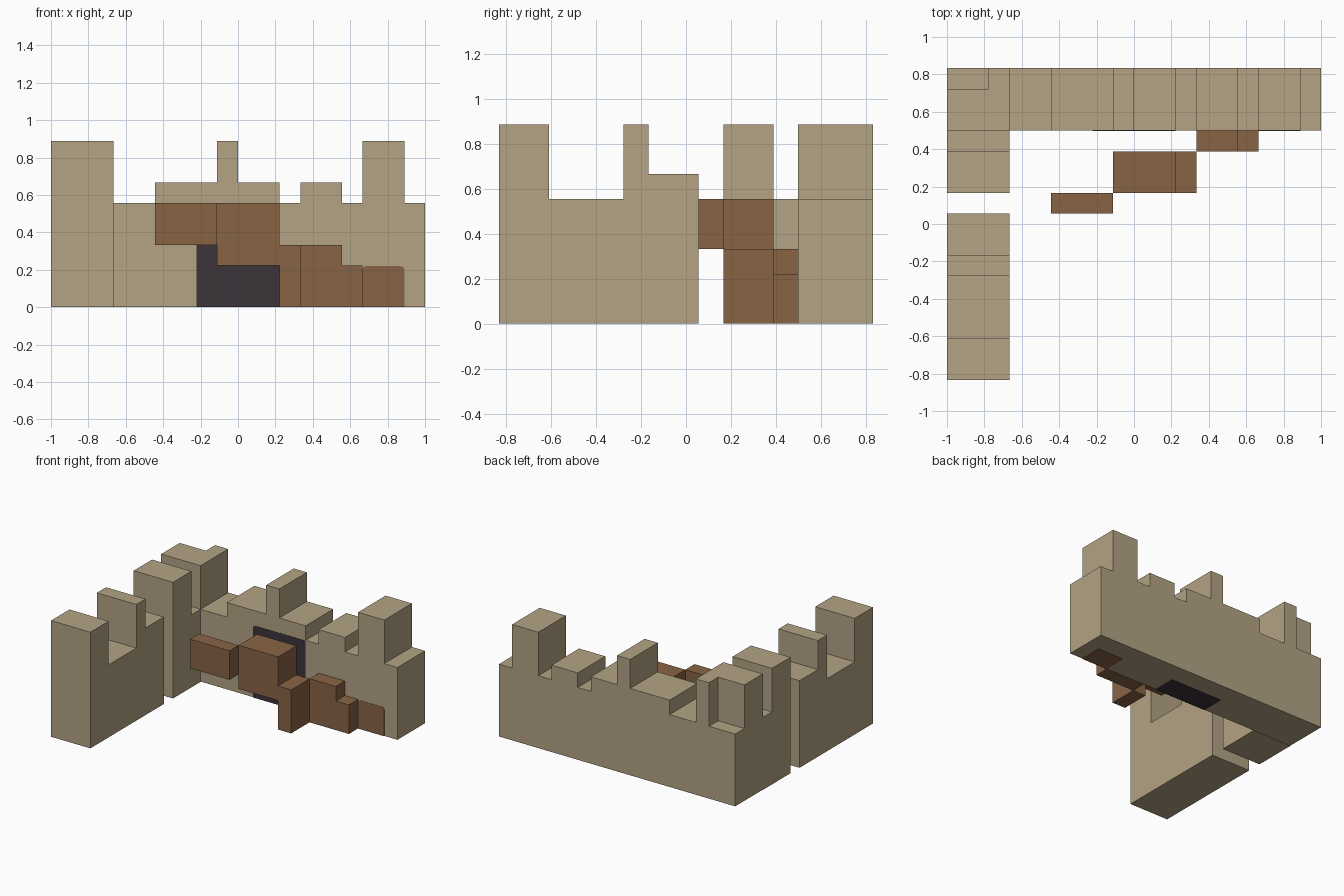
import bpy
import bmesh
from mathutils import Vector

U = 1 / 9      # grid module
LIFT = 0.018   # modules: lets the gate and door show on the wall's face and underside

cube = bpy.data.objects.get("Cube")
if cube:
    bpy.data.objects.remove(cube, do_unlink=True)


def material(name, rgb):
    m = bpy.data.materials.new(name)
    m.use_nodes = True
    m.diffuse_color = (*rgb, 1)
    bsdf = m.node_tree.nodes["Principled BSDF"]
    bsdf.inputs["Base Color"].default_value = (*rgb, 1)
    bsdf.inputs["Roughness"].default_value = 0.9
    return m


stone = material("sandstone", (0.451, 0.366, 0.231))
wood = material("brown wood", (0.246, 0.127, 0.060))
dark = material("dark iron", (0.045, 0.034, 0.042))


def prism(name, outline, axis, start, end, mat, round_top=0):
    """Extrude a 2D outline (in modules) along an axis from start to end."""
    def place(a, b, c):
        return Vector({"x": (c, a, b), "y": (a, c, b), "z": (a, b, c)}[axis]) * U

    bm = bmesh.new()
    face = bm.faces.new([bm.verts.new(place(a, b, start)) for a, b in outline])
    new = bmesh.ops.extrude_face_region(bm, geom=[face])["geom"]
    shift = place(0, 0, end - start)
    bmesh.ops.translate(bm, vec=shift, verts=[v for v in new if isinstance(v, bmesh.types.BMVert)])
    if round_top:
        top = max(v.co.z for v in bm.verts)
        edges = [e for e in bm.edges if all(abs(v.co.z - top) < 1e-5 for v in e.verts)
                 and abs(e.verts[0].co.y - e.verts[1].co.y) > 1e-4]
        bmesh.ops.bevel(bm, geom=edges, offset=round_top * U, segments=4,
                        profile=0.5, affect="EDGES")
    bmesh.ops.recalc_face_normals(bm, faces=bm.faces)
    mesh = bpy.data.meshes.new(name)
    bm.to_mesh(mesh)
    bm.free()
    mesh.materials.append(mat)
    ob = bpy.data.objects.new(name, mesh)
    bpy.context.collection.objects.link(ob)
    return ob


def skyline(start, steps, base=0):
    """Stepped outline: each step is (end position, height)."""
    pts, pos = [(start, base)], start
    for end, height in steps:
        pts += [(pos, height), (end, height)]
        pos = end
    return pts + [(pos, base)]


def rect(a0, a1, b0, b1):
    return [(a0, b0), (a1, b0), (a1, b1), (a0, b1)]


# Stone walls with ruined battlements
prism("back_wall", skyline(-9, [(-4, 5), (-1, 6), (0, 8), (2, 6), (3, 5), (5, 6),
                                (6, 5), (8, 8), (9, 5)], LIFT), "y", 4.5, 7.5, stone)
prism("corner_battlement", [(-9, 4.5), (-6, 4.5), (-6, 7.5), (-7, 7.5), (-7, 6.5), (-9, 6.5)],
      "z", 5, 8, stone)
prism("side_wall_rear", skyline(1.5, [(3.5, 8), (4.5, 5)]), "x", -9, -6, stone)
prism("side_wall_front", skyline(-7.5, [(-5.5, 8), (-2.5, 5), (-1.5, 8), (0.5, 6)]),
      "x", -9, -6, stone)

# Wooden stair blocks climbing away from the wall
prism("upper_landing", rect(-4, -1, 3, 5), "y", 0.5, 1.5, wood)
prism("middle_stair", [(-1, 2), (2, 2), (2, 0), (3, 0), (3, 3), (2, 3), (2, 5), (-1, 5)],
      "y", 1.5, 3.5, wood)
prism("lower_stair", skyline(3, [(5, 3), (6, 2)]), "y", 3.5, 4.5, wood)

# Gate and small door set into the back wall
prism("dark_gate", rect(-2, 2, 0, 4.97), "y", 4.5 - LIFT, 6.1, dark, 0.16)
prism("small_door", rect(6, 8, 0, 1.97), "y", 4.5 - LIFT, 6.1, wood, 0.16)
